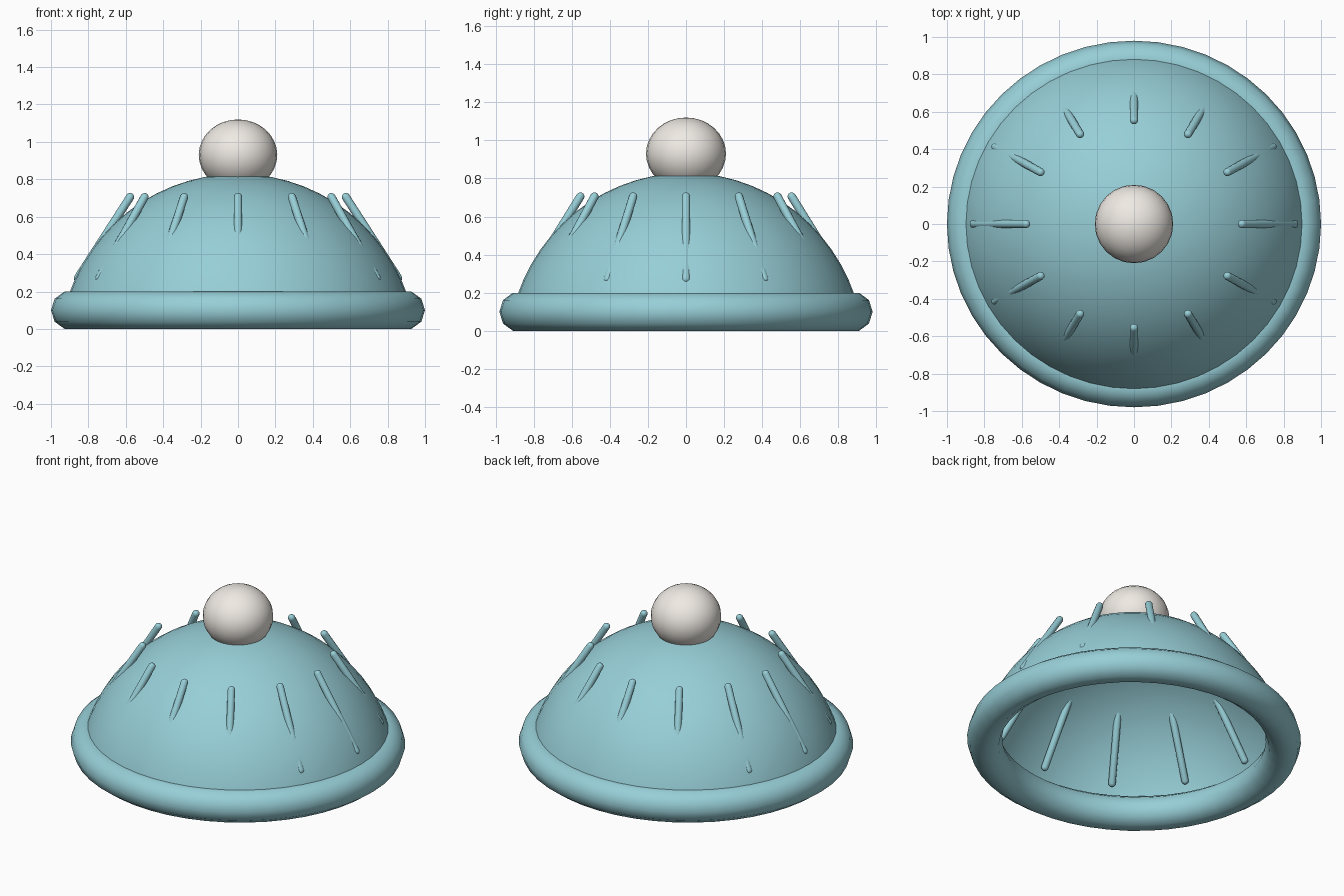
import bpy, bmesh, math
from mathutils import Vector, Matrix

if "Cube" in bpy.data.objects:
    bpy.data.objects.remove(bpy.data.objects["Cube"])


def material(name, rgb):
    m = bpy.data.materials.new(name)
    m.diffuse_color = (*rgb, 1)
    m.use_nodes = True
    m.node_tree.nodes["Principled BSDF"].inputs["Base Color"].default_value = m.diffuse_color
    return m


wool = material("teal_wool", (0.31, 0.62, 0.68))
fluff = material("cream_fluff", (0.86, 0.82, 0.77))
Y_SQUASH = 0.98      # hat is slightly narrower front to back


def make(name, bm, mat):
    bmesh.ops.recalc_face_normals(bm, faces=bm.faces[:])
    for f in bm.faces:
        f.smooth = True
    mesh = bpy.data.meshes.new(name)
    bm.to_mesh(mesh)
    bm.free()
    mesh.materials.append(mat)
    ob = bpy.data.objects.new(name, mesh)
    bpy.context.collection.objects.link(ob)
    return ob


def lathe(name, profile, mat, steps=48, closed=False):
    """Spin an (r, z) profile around the z axis."""
    bm = bmesh.new()
    vs = [bm.verts.new((r, 0, z)) for r, z in profile]
    edges = [bm.edges.new(p) for p in zip(vs, vs[1:])]
    if closed:
        edges.append(bm.edges.new((vs[-1], vs[0])))
    bmesh.ops.spin(bm, geom=vs + edges, axis=(0, 0, 1), cent=(0, 0, 0),
                   angle=2 * math.pi, steps=steps)
    bmesh.ops.remove_doubles(bm, verts=bm.verts[:], dist=1e-4)
    bmesh.ops.scale(bm, vec=(1, Y_SQUASH, 1), verts=bm.verts[:])
    return make(name, bm, mat)


# Rolled brim
tube = [(0.895 + 0.105 * math.cos(a), 0.1 + 0.105 * math.sin(a))
        for a in (2 * math.pi * i / 10 for i in range(10))]
lathe("brim", tube, wool, closed=True)

# Open dome: a thin cap of a sphere, its edge tucked inside the brim
R, ZC, LOW = 0.957, -0.128, 0.1
end = math.acos((LOW - ZC) / R)
cap = [(R * math.sin(end * i / 14), ZC + R * math.cos(end * i / 14))
       for i in range(15)]
lathe("crown", cap, wool)

# Pompom
bm = bmesh.new()
bmesh.ops.create_uvsphere(bm, u_segments=24, v_segments=16, radius=1)
bmesh.ops.transform(bm, verts=bm.verts[:],
                    matrix=Matrix.Translation((0, 0, 0.93)) @ Matrix.Diagonal((0.21, 0.21, 0.19, 1)))
make("pompom", bm, fluff)


# Knit ribs: round-ended rods slanting through the crown
def rib(name, top, bottom, radius):
    axis = bottom - top
    rot = axis.to_track_quat('Z', 'Y').to_matrix().to_4x4()
    bm = bmesh.new()
    bmesh.ops.create_uvsphere(bm, u_segments=12, v_segments=8, radius=radius)
    # stretch the sphere into a capsule by splitting it at its equator
    ring = [e for e in bm.edges if all(abs(v.co.z) < 1e-5 for v in e.verts)]
    bmesh.ops.split_edges(bm, edges=ring)
    for f in bm.faces:
        if f.calc_center_median().z > 0:
            for v in f.verts:
                v.tag = True
    for v in bm.verts:
        if v.tag:
            v.co.z += axis.length
    bmesh.ops.bridge_loops(bm, edges=[e for e in bm.edges if e.is_boundary])
    bmesh.ops.transform(bm, matrix=Matrix.Translation(top) @ rot, verts=bm.verts[:])
    make(name, bm, wool)


for i in range(12):
    a = 2 * math.pi * i / 12
    d = Vector((math.cos(a), 0.962 * math.sin(a), 0))
    rib(f"rib_{i + 1}", d * 0.577 + Vector((0, 0, 0.705)),
        d * 0.856 + Vector((0, 0, 0.272)), 0.022)
